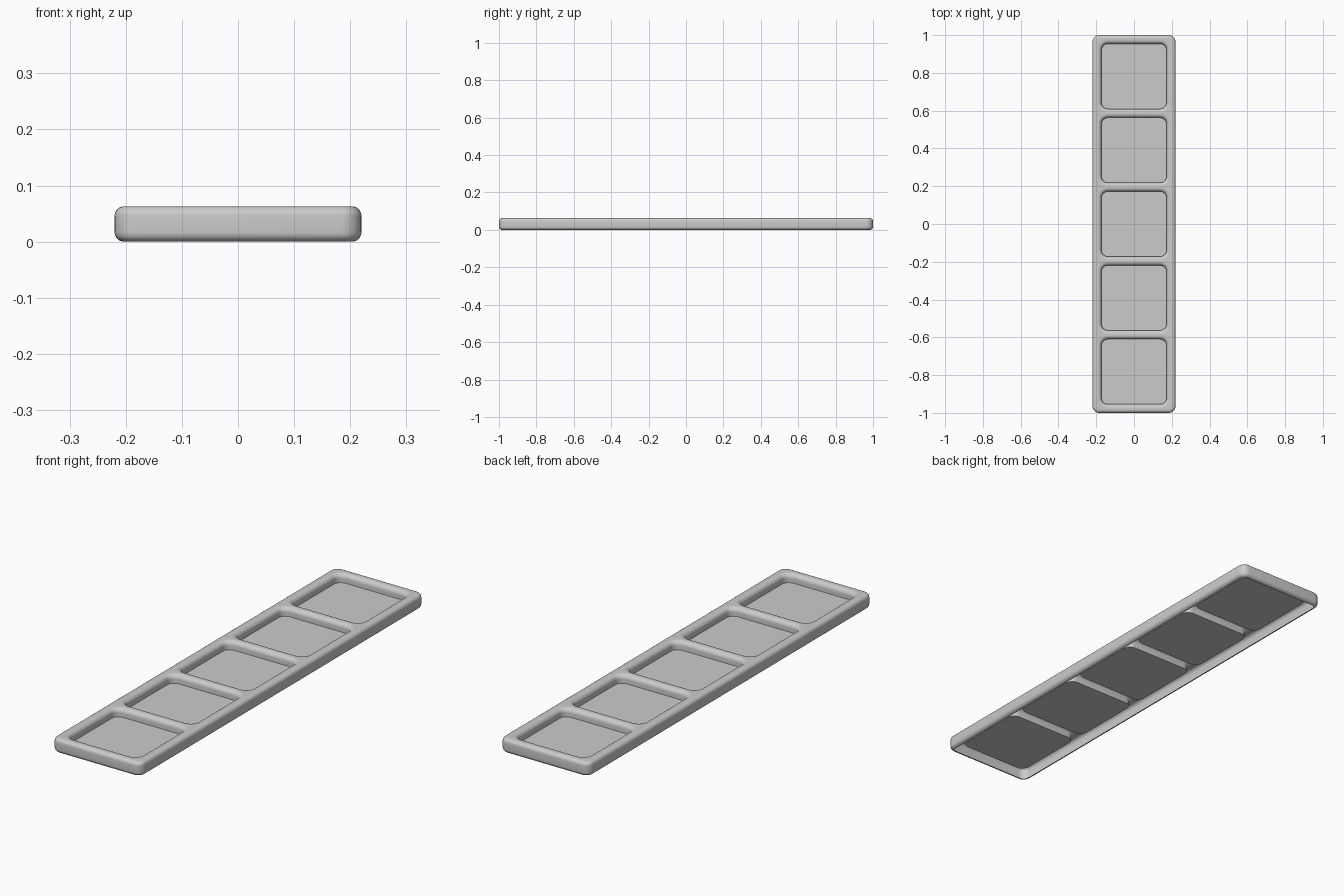
import bpy
import bmesh
from math import sin, cos, pi

if "Cube" in bpy.data.objects:
    bpy.data.objects.remove(bpy.data.objects["Cube"], do_unlink=True)

# Main sizes
HALF_X, HALF_Y, HEIGHT = 0.22, 1.0, 0.063
EDGE = 0.017            # rounding of the outer rim, top and bottom
LIP = 0.02              # rounding into each pocket
POCKET = 0.172          # half width of a pocket floor
FLOOR_Z = 0.025
PITCH = 0.391
STEPS = 6

grey = bpy.data.materials.new("light_grey")
grey.use_nodes = True
colour = (0.6, 0.6, 0.6, 1)
grey.diffuse_color = colour
grey.node_tree.nodes["Principled BSDF"].inputs["Base Color"].default_value = colour

bm = bmesh.new()


def ring(hx, hy, radius, z, cy=0.0):
    """Rounded rectangle of vertices at height z."""
    verts = []
    corners = ((1, 1), (-1, 1), (-1, -1), (1, -1))
    for quarter, (sx, sy) in enumerate(corners):
        for i in range(STEPS + 1):
            a = (quarter + i / STEPS) * pi / 2
            x = sx * (hx - radius) + radius * cos(a)
            y = cy + sy * (hy - radius) + radius * sin(a)
            verts.append(bm.verts.new((x, y, z)))
    return verts


def loft(rings):
    """Skin neighbouring rings with quads."""
    for low, high in zip(rings, rings[1:]):
        n = len(low)
        for i in range(n):
            j = (i + 1) % n
            bm.faces.new((low[i], low[j], high[j], high[i]))


def loop_edges(verts):
    pairs = zip(verts, verts[1:] + verts[:1])
    return [bm.edges.get(pair) for pair in pairs]


arc = [i / STEPS * pi / 2 for i in range(STEPS + 1)]

# Outer wall: curled under at the bottom, rounded over at the top
profile = [(EDGE * (1 - sin(a)), EDGE * (1 - cos(a))) for a in arc]
profile += [(EDGE * (1 - cos(a)), HEIGHT - EDGE * (1 - sin(a))) for a in arc]
wall = [ring(HALF_X - d, HALF_Y - d, 0.036 - d, z) for d, z in profile]
loft(wall)
top_edges = loop_edges(wall[-1])

# Five pockets: flat floor, straight wall, rounded lip
for k in range(-2, 3):
    section = [(0.0, FLOOR_Z)]
    section += [(LIP * (1 - cos(a)), HEIGHT - LIP * (1 - sin(a))) for a in arc]
    rings = [ring(POCKET + d, POCKET + d, 0.034 + d, z, k * PITCH)
             for d, z in section]
    bm.faces.new(rings[0])
    loft([r[::-1] for r in rings])
    top_edges += loop_edges(rings[-1])

# Flat top of the rim and ribs, filled around the pockets
bmesh.ops.triangle_fill(bm, use_beauty=True, use_dissolve=False, edges=top_edges)
bmesh.ops.recalc_face_normals(bm, faces=bm.faces[:])
floor = max(bm.faces, key=lambda f: len(f.verts))
if floor.normal.z < 0:
    bmesh.ops.reverse_faces(bm, faces=bm.faces[:])

mesh = bpy.data.meshes.new("pocket_tray")
bm.to_mesh(mesh)
bm.free()
mesh.materials.append(grey)
tray = bpy.data.objects.new("pocket_tray", mesh)
bpy.context.collection.objects.link(tray)

# Smooth roundings with crisp floor edges
bpy.ops.object.select_all(action="DESELECT")
tray.select_set(True)
bpy.context.view_layer.objects.active = tray
bpy.ops.object.shade_smooth_by_angle(angle=0.7)
